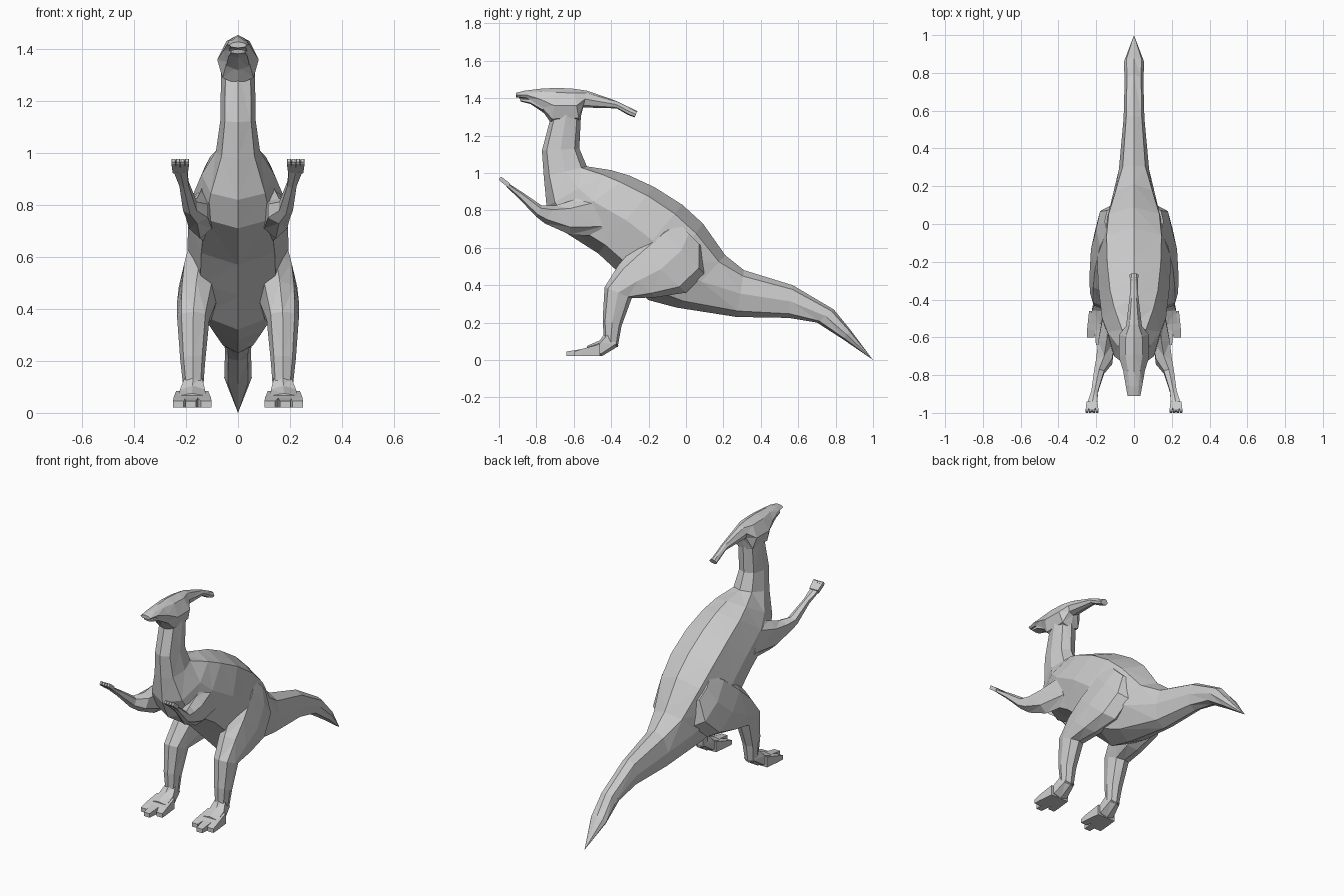
import bpy, bmesh, math


def loft(name, rings, sides=8, mirror=False, power=0.85, top=1.0, spin=0.0):
    """Skin rings (y_top, z_top, y_bottom, z_bottom, half_width, x_centre)."""
    bm = bmesh.new()
    loops = []
    for r in rings:
        yt, zt, yb, zb, hw = r[:5]
        xc = r[5] if len(r) > 5 else 0.0
        loop = []
        for i in range(sides):
            a = 2 * math.pi * (i + spin) / sides
            c, s = [math.copysign(abs(v) ** power, v) if abs(v) > 1e-6 else 0.0
                    for v in (math.cos(a), math.sin(a))]
            w = hw * (top if c > 0.1 else 1.0)
            t = (1 + c) / 2
            loop.append(bm.verts.new((xc + s * w, yb + (yt - yb) * t, zb + (zt - zb) * t)))
        loops.append(loop)
    for a, b in zip(loops, loops[1:]):
        for i in range(sides):
            j = (i + 1) % sides
            bm.faces.new((a[i], a[j], b[j], b[i]))
    bm.faces.new(loops[0])
    bm.faces.new(loops[-1])
    bmesh.ops.remove_doubles(bm, verts=bm.verts, dist=0.0005)
    bmesh.ops.triangulate(bm, faces=[f for f in bm.faces if len(f.verts) == 4])
    bmesh.ops.recalc_face_normals(bm, faces=bm.faces)
    mesh = bpy.data.meshes.new(name)
    bm.to_mesh(mesh)
    bm.free()
    ob = bpy.data.objects.new(name, mesh)
    bpy.context.collection.objects.link(ob)
    if mirror:
        ob.modifiers.new("Mirror", 'MIRROR')
    return ob


# Neck, torso and tail in one skin
loft("body", [
    (-0.56, 1.34, -0.72, 1.31, 0.065),
    (-0.57, 1.13, -0.77, 1.12, 0.068),
    (-0.53, 1.035, -0.76, 0.98, 0.085),
    (-0.40, 1.015, -0.745, 0.82, 0.140),
    (-0.30, 0.985, -0.69, 0.71, 0.170),
    (-0.17, 0.925, -0.47, 0.57, 0.190),
    (-0.02, 0.83, -0.34, 0.45, 0.195),
    (0.09, 0.73, -0.20, 0.32, 0.180),
    (0.21, 0.56, -0.05, 0.28, 0.130),
    (0.31, 0.48, 0.27, 0.23, 0.080),
    (0.57, 0.40, 0.55, 0.225, 0.055),
    (0.79, 0.27, 0.70, 0.20, 0.050),
    (0.88, 0.16, 0.84, 0.11, 0.053),
    (1.00, 0.00, 1.00, 0.00, 0.0),
])

# Head flowing back into the long crest
loft("head_and_crest", [
    (-0.91, 1.428, -0.91, 1.405, 0.034),
    (-0.86, 1.44, -0.85, 1.395, 0.044),
    (-0.78, 1.45, -0.77, 1.335, 0.058),
    (-0.69, 1.455, -0.72, 1.265, 0.080),
    (-0.60, 1.45, -0.57, 1.27, 0.078),
    (-0.53, 1.44, -0.55, 1.35, 0.042),
    (-0.38, 1.388, -0.37, 1.345, 0.022),
    (-0.29, 1.345, -0.31, 1.31, 0.020),
    (-0.26, 1.33, -0.275, 1.297, 0.025),
], top=0.75)

# Lower jaw
loft("lower_jaw", [
    (-0.89, 1.400, -0.885, 1.382, 0.030),
    (-0.84, 1.400, -0.83, 1.368, 0.040),
    (-0.73, 1.380, -0.73, 1.300, 0.055),
], sides=6)

# Hind legs, hip to ankle
loft("hind_leg", [
    (-0.06, 0.75, 0.09, 0.60, 0.050, 0.105),
    (-0.15, 0.71, 0.10, 0.46, 0.080, 0.120),
    (-0.27, 0.61, 0.00, 0.36, 0.085, 0.143),
    (-0.36, 0.51, -0.16, 0.335, 0.075, 0.160),
    (-0.435, 0.39, -0.29, 0.33, 0.062, 0.172),
    (-0.445, 0.22, -0.345, 0.18, 0.048, 0.174),
    (-0.44, 0.12, -0.365, 0.07, 0.038, 0.172),
], mirror=True)

# Feet with three spread toes
loft("foot", [
    (-0.43, 0.15, -0.36, 0.075, 0.036, 0.172),
    (-0.46, 0.105, -0.45, 0.02, 0.052, 0.175),
    (-0.53, 0.075, -0.53, 0.02, 0.058, 0.177),
], sides=6, mirror=True, power=0.6)
for i, (base, tip, end) in enumerate([(0.145, 0.122, -0.60), (0.177, 0.182, -0.64), (0.208, 0.230, -0.60)]):
    loft(f"toe_{i + 1}", [
        (-0.46, 0.085, -0.46, 0.02, 0.030, base),
        (-0.56, 0.058, -0.56, 0.02, 0.026, (base + 2 * tip) / 3),
        (end, 0.045, end, 0.02, 0.020, tip),
    ], sides=4, mirror=True, power=0.01, spin=0.5)

# Raised arms, shoulder to palm
loft("arm", [
    (-0.48, 0.90, -0.44, 0.66, 0.040, 0.125),
    (-0.62, 0.85, -0.62, 0.67, 0.050, 0.145),
    (-0.70, 0.825, -0.755, 0.73, 0.048, 0.158),
    (-0.77, 0.825, -0.80, 0.765, 0.030, 0.185),
    (-0.88, 0.900, -0.895, 0.865, 0.020, 0.208),
    (-0.95, 0.945, -0.96, 0.925, 0.030, 0.222),
], sides=6, mirror=True)

# Short fingers
for i in range(4):
    x = 0.201 + 0.014 * i
    tip = 0.196 + 0.0175 * i
    loft(f"finger_{i + 1}", [
        (-0.94, 0.943, -0.95, 0.922, 0.008, x),
        (-0.985, 0.978, -0.995, 0.957, 0.008, tip),
        (-0.992, 0.978, -1.00, 0.965, 0.006, tip),
    ], sides=4, mirror=True, power=0.01, spin=0.5)
